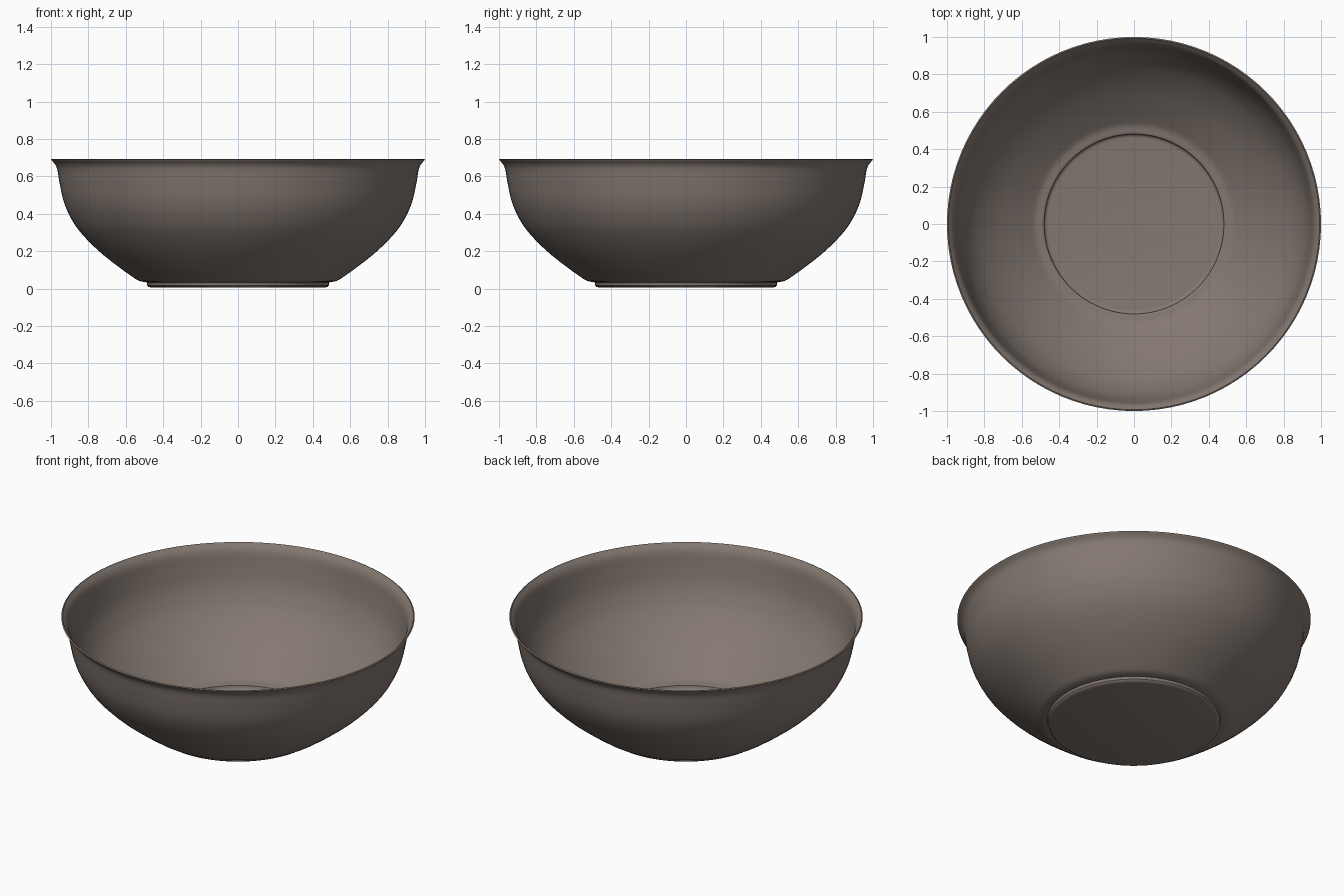
import bpy, bmesh, math

if "Cube" in bpy.data.objects:
    bpy.data.objects.remove(bpy.data.objects["Cube"])

SEG = 96

clay = bpy.data.materials.new("warm grey brown")
clay.diffuse_color = (0.23, 0.19, 0.165, 1)
clay.use_nodes = True
clay.node_tree.nodes["Principled BSDF"].inputs["Base Color"].default_value = clay.diffuse_color

# Outer curve of the bowl wall, key points (radius, height)
keys = [(0.49, 0.034), (0.53, 0.042), (0.57, 0.067), (0.65, 0.125), (0.735, 0.193),
        (0.81, 0.265), (0.868, 0.335), (0.91, 0.41), (0.936, 0.48), (0.955, 0.57),
        (0.966, 0.635), (0.978, 0.664), (0.997, 0.685)]


def smooth(p, n=4):
    """Catmull-Rom through the key points."""
    q = [p[0]] + p + [p[-1]]
    out = []
    for i in range(1, len(q) - 2):
        a, b, c, d = q[i - 1:i + 3]
        for k in range(n):
            t = k / n
            out.append(tuple(0.5 * (2 * b[j] + (c[j] - a[j]) * t
                       + (2 * a[j] - 5 * b[j] + 4 * c[j] - d[j]) * t * t
                       + (3 * b[j] - a[j] - 3 * c[j] + d[j]) * t ** 3) for j in (0, 1)))
    return out + [p[-1]]


def inset(p, d):
    """Offset the open curve towards the inside of the bowl."""
    out = []
    for i, (r, z) in enumerate(p):
        a, b = p[max(i - 1, 0)], p[min(i + 1, len(p) - 1)]
        dr, dz = b[0] - a[0], b[1] - a[1]
        l = math.hypot(dr, dz)
        out.append((r - d * dz / l, z + d * dr / l))
    return out


def lathe(name, prof):
    bm = bmesh.new()
    rings = []
    for r, z in prof:
        if r == 0:
            rings.append([bm.verts.new((0, 0, z))] * SEG)
        else:
            rings.append([bm.verts.new((r * math.cos(2 * math.pi * i / SEG),
                                        r * math.sin(2 * math.pi * i / SEG), z))
                          for i in range(SEG)])
    for a, b in zip(rings, rings[1:]):
        for i in range(SEG):
            j = (i + 1) % SEG
            bm.faces.new(list(dict.fromkeys((a[i], a[j], b[j], b[i]))))
    bmesh.ops.recalc_face_normals(bm, faces=bm.faces)
    me = bpy.data.meshes.new(name)
    bm.to_mesh(me)
    bm.free()
    me.materials.append(clay)
    ob = bpy.data.objects.new(name, me)
    bpy.context.collection.objects.link(ob)
    bpy.ops.object.select_all(action='DESELECT')
    ob.select_set(True)
    bpy.context.view_layer.objects.active = ob
    bpy.ops.object.shade_smooth_by_angle(angle=math.radians(40))


wall = smooth(keys)
inner = [p for p in inset(wall, 0.008) if p[0] > 0.488]
inner[-1] = (0.993, 0.694)
# Foot, outer wall, rounded rim, inner wall, sunken floor in one closed profile
foot = [(0, 0.006), (0.465, 0.006), (0.48, 0.01), (0.487, 0.018), (0.487, 0.03)]
floor = [(0.481, 0.038), (0.479, 0.022), (0.472, 0.015), (0.46, 0.013), (0, 0.013)]
lathe("bowl", foot + wall + [(1.0, 0.69)] + inner[::-1] + floor)
